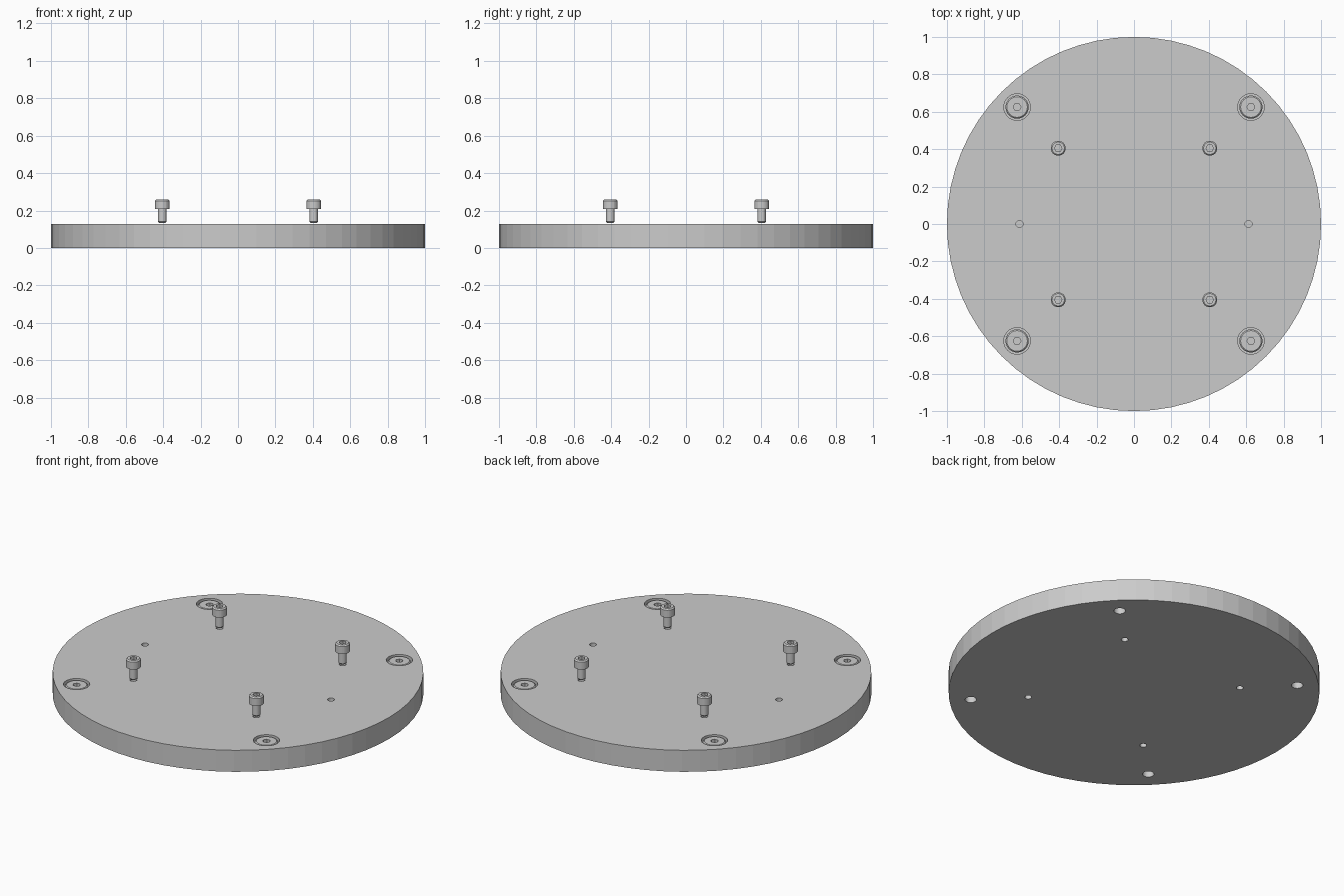
import bpy, bmesh, math

if "Cube" in bpy.data.objects:
    bpy.data.objects.remove(bpy.data.objects["Cube"])

TOP = 0.128          # plate thickness
BOLT = 0.625         # corner bolt offset
SCREW = 0.405        # loose screw offset
PIN = 0.612          # dowel hole offset


def corners(d):
    return [(x, y) for x in (-d, d) for y in (-d, d)]


def lathe(bm, profile, seg=24, at=(0, 0)):
    """Closed turned solid; each point is (radius, z) or (radius, z, 'hex')."""
    rings = []
    for p in profile:
        ring = []
        for i in range(seg):
            a = 2 * math.pi * i / seg
            r = p[0]
            if len(p) > 2:  # radius of a hexagon at this angle
                r *= math.cos(math.pi / 6) / math.cos(a % (math.pi / 3) - math.pi / 6)
            ring.append(bm.verts.new((at[0] + r * math.cos(a), at[1] + r * math.sin(a), p[1])))
        rings.append(ring)
    for lo, hi in zip(rings, rings[1:]):
        for i in range(seg):
            j = (i + 1) % seg
            bm.faces.new((lo[i], lo[j], hi[j], hi[i]))
    bm.faces.new(rings[0][::-1])
    bm.faces.new(rings[-1])


def finish(bm, name):
    bmesh.ops.recalc_face_normals(bm, faces=bm.faces)
    me = bpy.data.meshes.new(name)
    bm.to_mesh(me)
    bm.free()
    ob = bpy.data.objects.new(name, me)
    bpy.context.collection.objects.link(ob)
    return ob


def cap_screw(name, at, tip, neck, top, r_shaft, r_head, r_hex):
    bm = bmesh.new()
    c = 0.007
    lathe(bm, [(r_shaft - c, tip), (r_shaft, tip + c), (r_shaft, neck),
               (r_head, neck), (r_head, top - c), (r_head - c, top),
               (r_hex, top, 'hex'), (r_hex, top - 0.026, 'hex')], 24, at)
    return finish(bm, name)


# Round base plate
bm = bmesh.new()
lathe(bm, [(1, 0), (1, TOP)], 64)
plate = finish(bm, "base_plate")

# Hole cutters: counterbored corners, tapped through holes, blind dowel holes
bm = bmesh.new()
for p in corners(BOLT):
    lathe(bm, [(0.031, -0.05), (0.031, 0.056), (0.071, 0.056), (0.071, 0.2)], 32, p)
for p in corners(SCREW):
    lathe(bm, [(0.019, -0.05), (0.019, 0.2)], 24, p)
for x in (-PIN, PIN):
    lathe(bm, [(0.019, 0.06), (0.019, 0.2)], 24, (x, 0))
cutter = finish(bm, "hole_cutter")
cutter.hide_render = True
cutter.hide_set(True)
mod = plate.modifiers.new("holes", 'BOOLEAN')
mod.operation = 'DIFFERENCE'
mod.solver = 'EXACT'
mod.object = cutter

# Screws sunk in the counterbores and screws raised above the plate
for i, p in enumerate(corners(BOLT)):
    cap_screw(f"sunk_screw_{i + 1}", p, 0.035, 0.057, 0.124, 0.0305, 0.062, 0.021)
for i, p in enumerate(corners(SCREW)):
    cap_screw(f"raised_screw_{i + 1}", p, 0.134, 0.207, 0.258, 0.0225, 0.04, 0.02)
